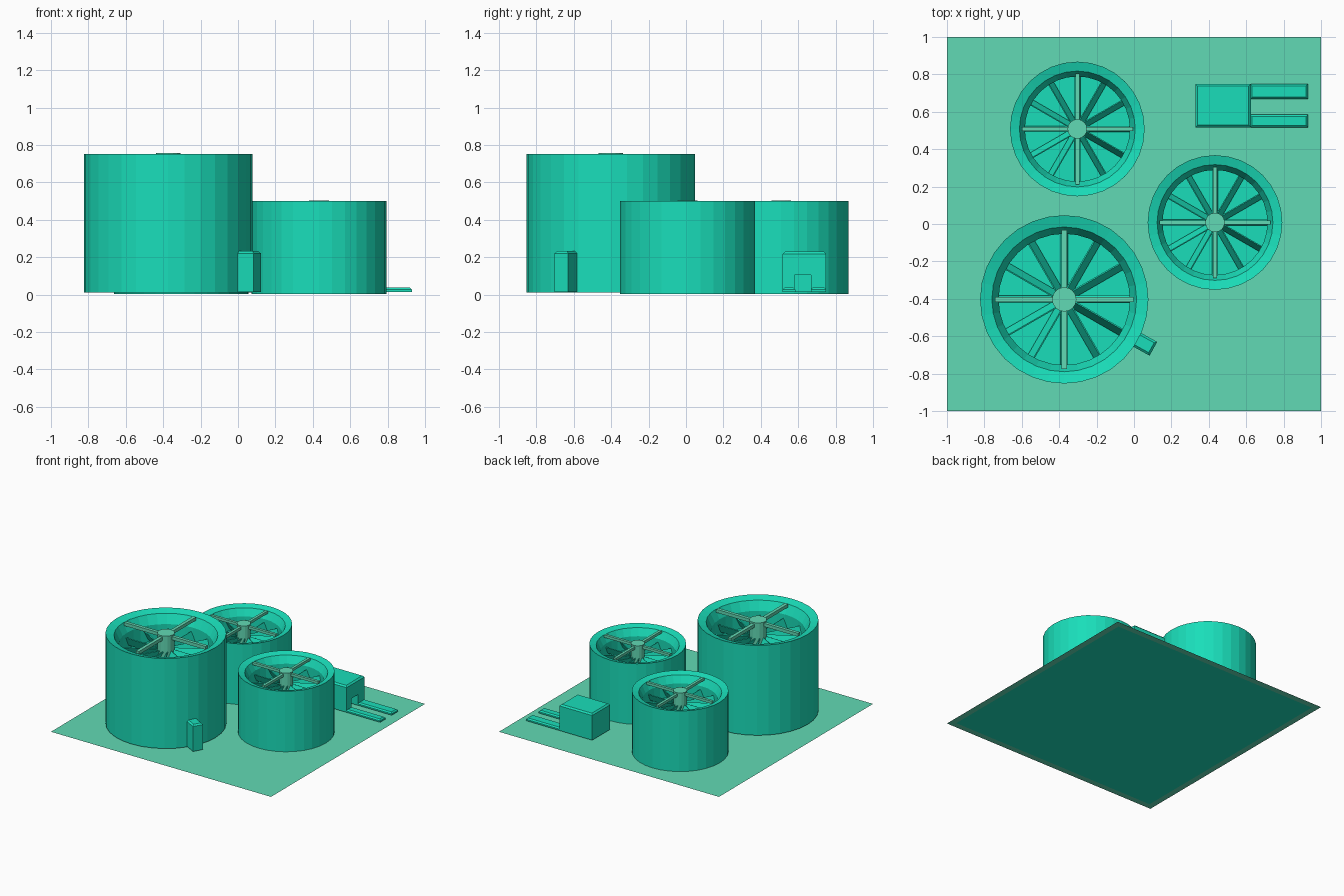
import bpy, bmesh, math
from mathutils import Matrix, Vector

if "Cube" in bpy.data.objects:
    bpy.data.objects.remove(bpy.data.objects["Cube"])


def material(name, rgb):
    m = bpy.data.materials.new(name)
    m.diffuse_color = (*rgb, 1)
    m.use_nodes = True
    m.node_tree.nodes["Principled BSDF"].inputs["Base Color"].default_value = m.diffuse_color
    return m


TEAL = material("bright_teal", (0.01, 0.73, 0.49))
PALE = material("pale_teal", (0.12, 0.70, 0.46))


def finish(bm, name, mat):
    bmesh.ops.recalc_face_normals(bm, faces=bm.faces)
    me = bpy.data.meshes.new(name)
    bm.to_mesh(me)
    bm.free()
    me.materials.append(mat)
    ob = bpy.data.objects.new(name, me)
    bpy.context.collection.objects.link(ob)
    return ob


def lathe(name, profile, centre, mat, sides=32):
    bm = bmesh.new()
    vs = [bm.verts.new((r, 0, z)) for r, z in profile]
    edges = [bm.edges.new(p) for p in zip(vs, vs[1:])]
    bmesh.ops.spin(bm, geom=vs + edges, axis=(0, 0, 1), cent=(0, 0, 0),
                   steps=sides, angle=2 * math.pi)
    bmesh.ops.remove_doubles(bm, verts=bm.verts, dist=1e-5)
    bmesh.ops.translate(bm, verts=bm.verts, vec=(centre[0], centre[1], 0))
    return finish(bm, name, mat)


def add_box(bm, lo, hi, matrix=Matrix()):
    lo, hi = Vector(lo), Vector(hi)
    m = matrix @ Matrix.Translation((lo + hi) / 2) @ Matrix.Diagonal((*(hi - lo), 1))
    return bmesh.ops.create_cube(bm, size=1, matrix=m)["verts"]


def box(name, lo, hi, mat, matrix=Matrix(), bevel=0):
    bm = bmesh.new()
    add_box(bm, lo, hi, matrix)
    if bevel:  # chamfer only the edges of the top face
        top = max(v.co.z for v in bm.verts) - 1e-4
        edges = [e for e in bm.edges if all(v.co.z > top for v in e.verts)]
        bmesh.ops.bevel(bm, geom=edges, offset=bevel, segments=1, affect='EDGES')
    return finish(bm, name, mat)


def sheet(name, half, z, mat):
    bm = bmesh.new()
    bmesh.ops.create_grid(bm, x_segments=1, y_segments=1, size=half,
                          matrix=Matrix.Translation((0, 0, z)))
    return finish(bm, name, mat)


def fan_tank(name, x, y, R, bottom, top):
    floor = top - 0.5 * R
    # shell with sloped lip and tapered well
    lathe(name + "_shell", [(0, bottom), (R, bottom), (R, top), (0.86 * R, top - 0.04 * R),
                            (0.78 * R, top - 0.2 * R), (0.78 * R, floor), (0, floor)],
          (x, y), TEAL)
    # central hub
    hub = 0.145 * R
    lathe(name + "_hub", [(0, floor), (hub, floor), (hub, top + 0.004), (0, top + 0.004)],
          (x, y), PALE, 16)
    # cross bars over the opening
    bm = bmesh.new()
    L, w = 0.825 * R, 0.03 * R
    for i in range(4):
        m = Matrix.Translation((x, y, top)) @ Matrix.Rotation(i * math.pi / 2, 4, 'Z')
        add_box(bm, (hub * 0.9, -w, -0.075 * R), (L, w, -0.015 * R), m)
    finish(bm, name + "_cross_bars", PALE)
    # twelve pitched fan blades
    bm = bmesh.new()
    for i in range(12):
        m = (Matrix.Translation((x, y, top - 0.36 * R))
             @ Matrix.Rotation(i * math.pi / 6, 4, 'Z')
             @ Matrix.Rotation(math.radians(65), 4, 'X'))
        add_box(bm, (hub * 0.9, -0.09 * R, -0.008 * R), (0.78 * R, 0.09 * R, 0.008 * R), m)
    finish(bm, name + "_fan_blades", TEAL)


# ground slab and its underside panel
sheet("ground", 1.0, 0.001, PALE)
sheet("ground_underside", 0.95, 0.0, TEAL)

# three fan tanks
fan_tank("large_tank", -0.373, -0.403, 0.45, 0.012, 0.752)
fan_tank("rear_tank", -0.303, 0.508, 0.36, 0.002, 0.5)
fan_tank("right_tank", 0.433, 0.008, 0.36, 0.002, 0.5)

# control cabinet on the large tank's wall
turn = Matrix.Translation((-0.373, -0.403, 0)) @ Matrix.Rotation(math.radians(-29), 4, 'Z')
box("control_cabinet", (0.42, -0.042, 0.015), (0.545, 0.042, 0.232), TEAL, turn, 0.012)

# pump house with a recessed doorway
house = box("pump_house", (0.328, 0.517, 0.015), (0.625, 0.749, 0.23), TEAL, bevel=0.012)
cutter = box("doorway_cutter", (0.53, 0.58, 0.0), (0.7, 0.667, 0.105), TEAL)
cutter.hide_render = True
cutter.hide_set(True)
cut = house.modifiers.new("doorway", 'BOOLEAN')
cut.object = cutter
cut.operation = 'DIFFERENCE'
cut.solver = 'EXACT'

# two low kerbs beside the doorway
for side, y0, y1 in (("front", 0.517, 0.585), ("back", 0.668, 0.749)):
    box(side + "_kerb", (0.62, y0, 0.015), (0.93, y1, 0.037), TEAL, bevel=0.01)
